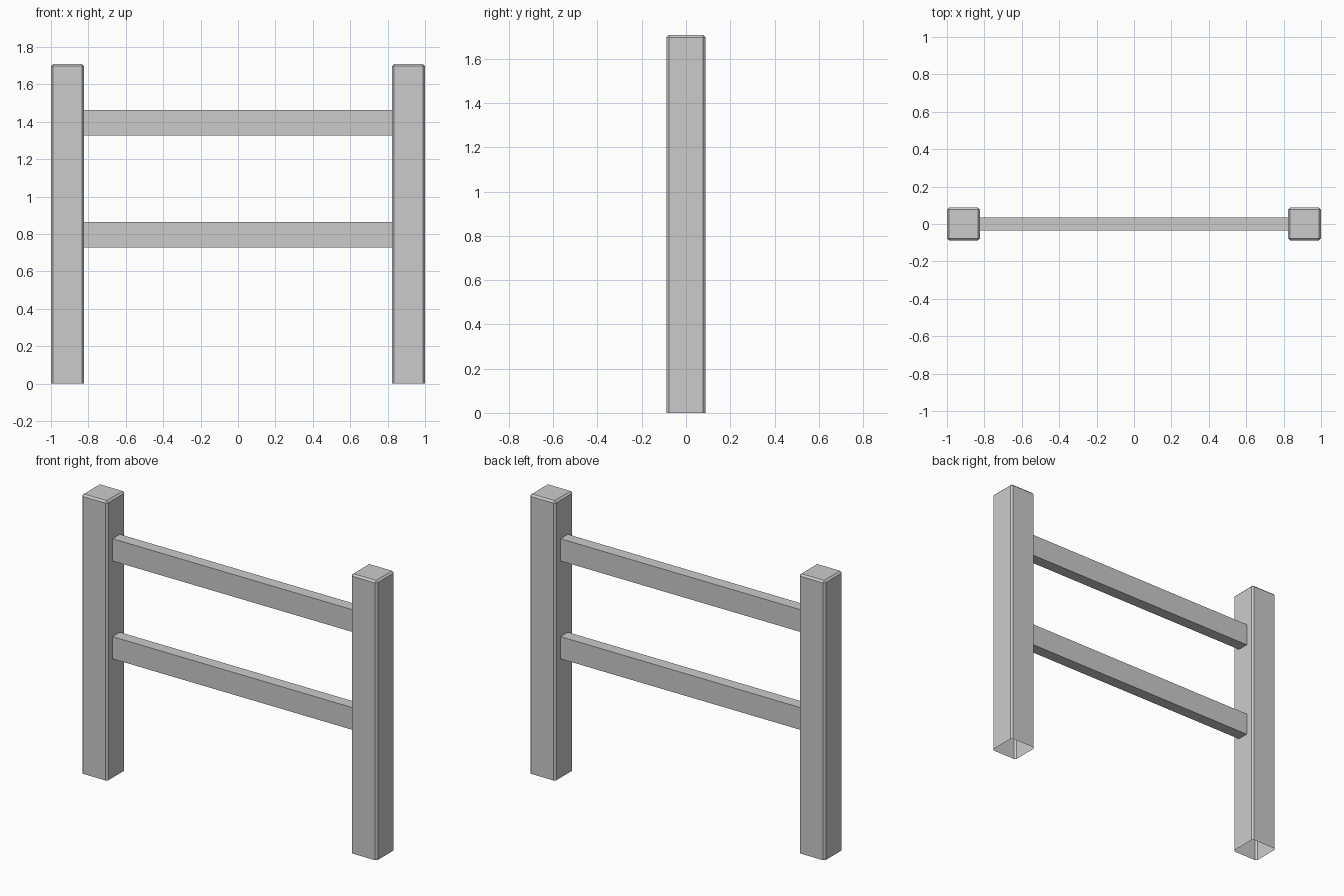
import bpy, bmesh
from mathutils import Matrix, Vector

if "Cube" in bpy.data.objects:
    bpy.data.objects.remove(bpy.data.objects["Cube"])


def box(name, size, center, open_axis, both_ends, chamfer=0.0):
    """Box with its low end (or both ends) along one axis left open."""
    bm = bmesh.new()
    bmesh.ops.create_cube(bm, size=1, matrix=Matrix.Translation(center) @ Matrix.Diagonal((*size, 1)))
    bm.normal_update()
    ends = [f for f in bm.faces
            if f.normal[open_axis] < -0.5 or (both_ends and f.normal[open_axis] > 0.5)]
    bmesh.ops.delete(bm, geom=ends, context='FACES_ONLY')
    if chamfer:
        edges = [e for e in bm.edges if not e.is_boundary]
        bmesh.ops.bevel(bm, geom=edges, offset=chamfer, offset_type='OFFSET',
                        segments=1, profile=0.5, affect='EDGES')
    mesh = bpy.data.meshes.new(name)
    bm.to_mesh(mesh)
    bm.free()
    obj = bpy.data.objects.new(name, mesh)
    bpy.context.collection.objects.link(obj)
    return obj


POST_W, POST_H = 0.176, 1.708
POST_X = 1 - POST_W / 2

# Chamfered square posts, open underneath
for side, label in ((-1, "left"), (1, "right")):
    box(f"{label}_post", (POST_W, POST_W, POST_H),
        Vector((side * POST_X, 0, POST_H / 2)), 2, False, 0.011)

# Horizontal rails butting against the posts
for label, z in (("lower", 0.795), ("upper", 1.394)):
    box(f"{label}_rail", (2 * (1 - POST_W), 0.071, 0.136), Vector((0, 0, z)), 0, True)
